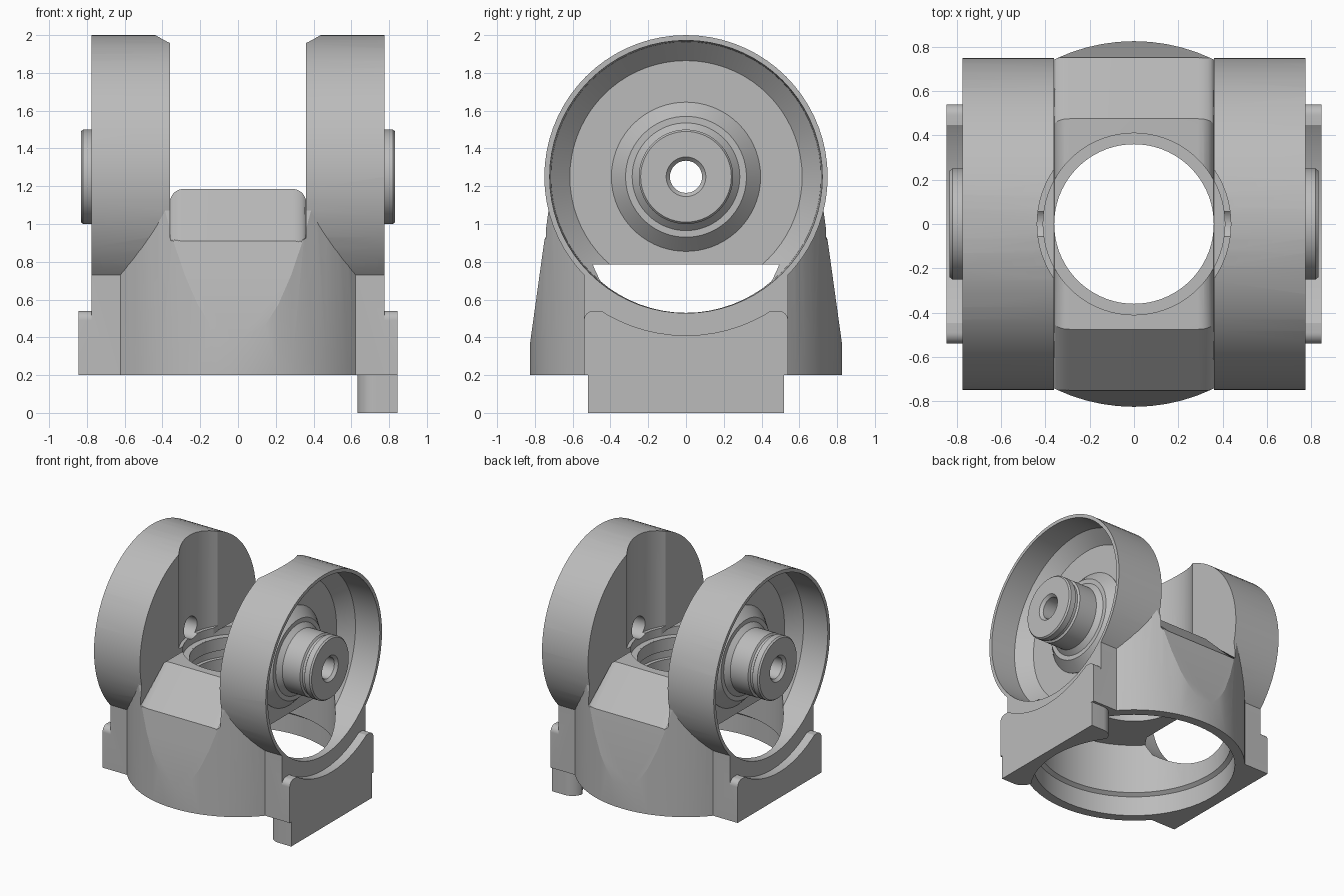
import bpy, bmesh
from math import sin, cos, pi, radians
from mathutils import Matrix

if "Cube" in bpy.data.objects:
    bpy.data.objects.remove(bpy.data.objects["Cube"], do_unlink=True)

metal = bpy.data.materials.new("plain_grey")
metal.use_nodes = True
GREY = (0.5, 0.5, 0.5, 1)
metal.diffuse_color = GREY
metal.node_tree.nodes["Principled BSDF"].inputs["Base Color"].default_value = GREY

AXIS_Z = 1.25     # height of the trunnion axis
SIDES = 72


def finish(name, bm):
    bmesh.ops.recalc_face_normals(bm, faces=bm.faces)
    mesh = bpy.data.meshes.new(name)
    bm.to_mesh(mesh)
    bm.free()
    mesh.materials.append(metal)
    obj = bpy.data.objects.new(name, mesh)
    bpy.context.collection.objects.link(obj)
    return obj


def lathe(name, profile, side=0, closed=False):
    """Spin a (radius, height) profile about z, or about the trunnion axis towards side * x.
    An open profile gets flat end caps; a closed one makes a hollow ring."""
    bm = bmesh.new()
    rings = [[bm.verts.new((r * cos(a), r * sin(a), h)) for r, h in profile]
             for a in (2 * pi * i / SIDES for i in range(SIDES))]
    n = len(profile)
    for i in range(SIDES):
        a, b = rings[i], rings[(i + 1) % SIDES]
        for j in range(n if closed else n - 1):
            k = (j + 1) % n
            bm.faces.new((a[j], a[k], b[k], b[j]))
    if not closed:
        for j in (0, n - 1):
            bm.faces.new([ring[j] for ring in rings])
    if side:
        turn = Matrix.Translation((0, 0, AXIS_Z)) @ Matrix.Rotation(side * pi / 2, 4, 'Y')
        bm.transform(turn)
    return finish(name, bm)


def disc(name, r, h0, h1, side=0):
    return lathe(name, [(r, h0), (r, h1)], side)


def prism(name, outline, x0, x1, bevel_if=None, bevel=0.07):
    """Extrude a (y, z) outline along x, rounding the edges picked by bevel_if."""
    bm = bmesh.new()
    near, far = ([bm.verts.new((x, y, z)) for y, z in outline] for x in (x0, x1))
    bm.faces.new(near)
    bm.faces.new(far)
    for i in range(len(outline)):
        bm.faces.new((near[i - 1], near[i], far[i], far[i - 1]))
    if bevel_if:
        edges = [e for e in bm.edges if bevel_if(*(v.co for v in e.verts))]
        bmesh.ops.bevel(bm, geom=edges, offset=bevel, segments=8, profile=0.5, affect='EDGES')
    return finish(name, bm)


def rect(y, z0, z1):
    return [(-y, z0), (y, z0), (y, z1), (-y, z1)]


def combine(obj, tool, operation):
    mod = obj.modifiers.new("cut", 'BOOLEAN')
    mod.operation, mod.object, mod.solver = operation, tool, 'MANIFOLD'
    bpy.context.view_layer.objects.active = obj
    bpy.ops.object.modifier_apply(modifier=mod.name)
    bpy.data.objects.remove(tool, do_unlink=True)


# Round column with sloping front and back flats
body = disc("yoke_body", 0.825, 0.2, 1.3)
flats = [(0.849, 0.1), (0.849, 0.2), (0.696, 1.3), (0.68, 1.41)]
combine(body, prism("flats", flats + [(-y, z) for y, z in reversed(flats)], -1, 1), 'INTERSECT')

# Square base block and side flanges with rounded top corners
combine(body, prism("base_block", rect(0.54, 0.2, 0.74), -0.775, 0.775), 'UNION')


def flange_corner(a, b):
    return abs(a.x - b.x) > 0.1 and a.z > 0.5


flange = prism("flange", rect(0.54, 0.2, 0.54), -0.845, 0.845, flange_corner, 0.05)
combine(body, flange, 'UNION')

# Cheek drums, made long and trimmed by the recess cutters
for s in (1, -1):
    combine(body, disc("cheek", 0.75, 0.35, 0.8, s), 'UNION')

# Dished outer recess of each cheek, with clearance scooped from the flange
dish = [(0.615, 0.46), (0.715, 0.56), (0.722, 0.775), (0.84, 0.775), (0.84, 1.0)]
for s in (1, -1):
    combine(body, lathe("dish", dish, s), 'DIFFERENCE')


# Saddle slot between the cheeks, sloping down at both ends
def slot_edge(a, b):
    return abs(a.x - b.x) < 1e-5 and max(a.z, b.z) < 1.2


slot = [(-1, 0.66), (-0.475, 1.185), (0.475, 1.185), (1, 0.66), (1, 2.2), (-1, 2.2)]
combine(body, prism("slot", slot, -0.36, 0.36, slot_edge), 'DIFFERENCE')

# Vertical bore: scallop in the cheeks, seat, throat and wide lower chamber
bore = [(0.75, 0.1), (0.75, 0.36), (0.72, 0.38), (0.72, 0.785),
        (0.36, 0.785), (0.36, 0.95), (0.39, 0.95), (0.39, 1.02), (0.36, 1.02),
        (0.36, 1.12), (0.41, 1.12), (0.41, 1.187), (0.437, 1.187), (0.437, 2.2)]
combine(body, lathe("bore", bore), 'DIFFERENCE')
combine(body, disc("cross_hole", 0.085, -1, 1, 1), 'DIFFERENCE')


# Locating tab below the left flange, hollowed to the curve of the bore
def tab_corner(a, b):
    return max(a.x, b.x) < 0.64 and abs(a.z - b.z) > 0.1


tab = prism("locating_tab", rect(0.52, 0, 0.2), 0.63, 0.845, tab_corner, 0.1)
combine(tab, disc("tab_hollow", 0.768, -0.1, 0.3), 'DIFFERENCE')

# Hollow trunnion hubs: conical root, shaft, groove and chamfered cap
parts = [body, tab]
hub = [(0.085, 0.45), (0.395, 0.45), (0.395, 0.465), (0.32, 0.54), (0.285, 0.54),
       (0.25, 0.575), (0.25, 0.735), (0.235, 0.745), (0.235, 0.765), (0.25, 0.775),
       (0.25, 0.82), (0.24, 0.832), (0.105, 0.832), (0.085, 0.81)]
for s, label in ((1, "left"), (-1, "right")):
    parts.append(lathe(label + "_trunnion_hub", hub, s, closed=True))

# Smooth shading with crisp edges
bpy.ops.object.select_all(action='DESELECT')
for obj in parts:
    obj.select_set(True)
bpy.context.view_layer.objects.active = body
bpy.ops.object.shade_smooth_by_angle(angle=radians(12))
